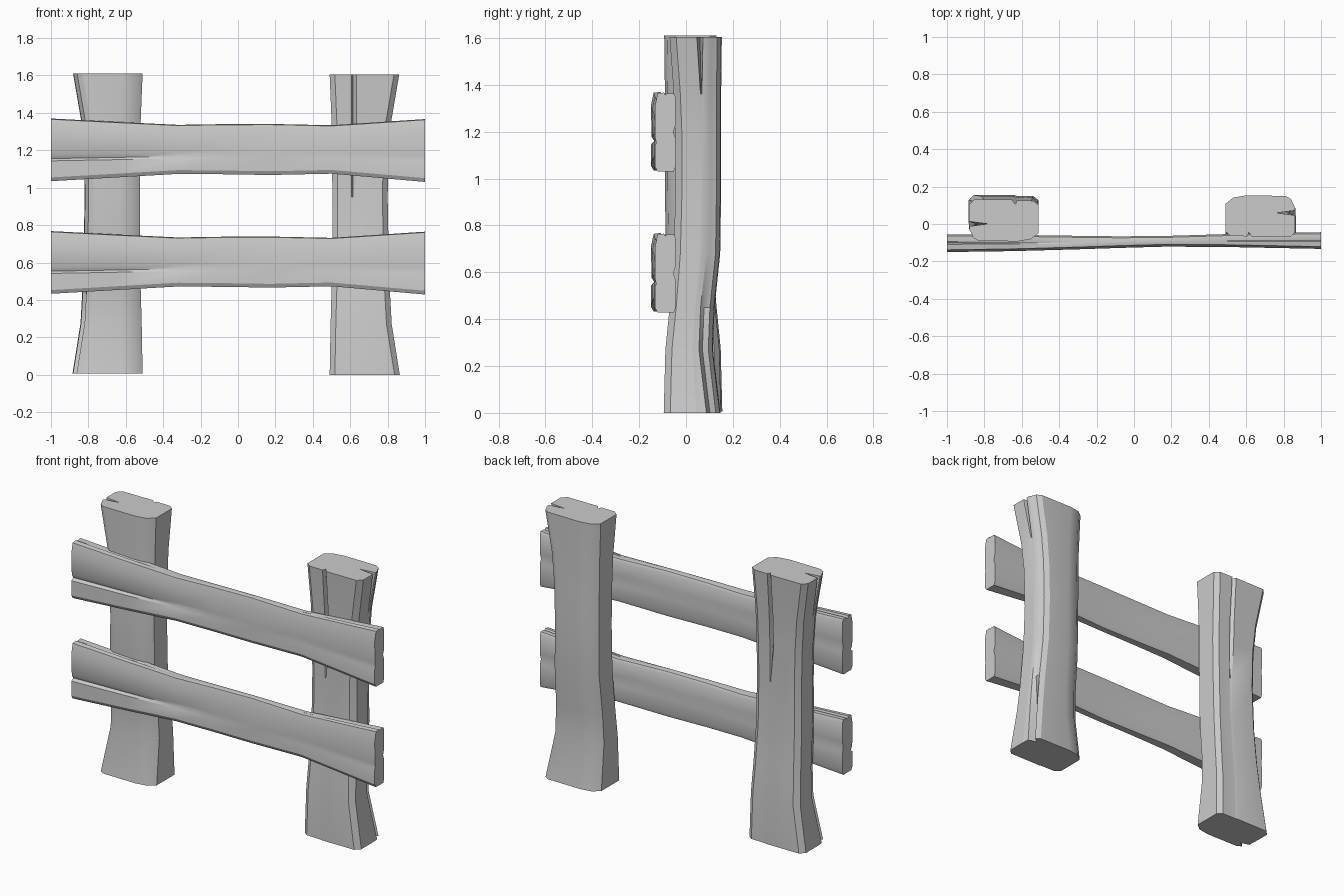
import bpy, bmesh, math
from mathutils import Matrix

if "Cube" in bpy.data.objects:
    bpy.data.objects.remove(bpy.data.objects["Cube"])


def loft(name, rings, matrix=Matrix.Identity(4)):
    """Skin a list of equal-length point rings and cap both ends."""
    bm = bmesh.new()
    loops = [[bm.verts.new(matrix @ Matrix.Translation(p).to_translation()) for p in r] for r in rings]
    n = len(loops[0])
    for a, b in zip(loops, loops[1:]):
        for i in range(n):
            j = (i + 1) % n
            bm.faces.new((a[i], a[j], b[j], b[i]))
    bm.faces.new(loops[0])
    bm.faces.new(loops[-1])
    bmesh.ops.recalc_face_normals(bm, faces=bm.faces)
    me = bpy.data.meshes.new(name)
    bm.to_mesh(me)
    bm.free()
    ob = bpy.data.objects.new(name, me)
    bpy.context.collection.objects.link(ob)
    bpy.ops.object.select_all(action='DESELECT')
    ob.select_set(True)
    bpy.context.view_layer.objects.active = ob
    bpy.ops.object.shade_smooth_by_angle(angle=math.radians(30))
    return ob


def post_ring(z, x0, x1, y0, y1, crack, split, foot):
    """Chamfered post section: front crack, outer split and foot notch depths."""
    d = y1 - y0
    c = 0.028
    ym = y0 + 0.58 * d
    w = 0.003 + split * 0.1
    return [(x, y, z) for x, y in (
        (x0, y0 + c), (x0 + c, y0 + 0.006),
        (0.607, y0 + 0.004), (0.614, y0 + 0.003 + crack), (0.624 + crack * 0.4, y0),
        (x1 - c, y0), (x1, y0 + c),
        (x1, ym - w), (x1 - split, ym), (x1 - 0.001, ym + w),
        (x1 - 0.003, y1 - 0.06), (x1 - 0.012 - foot, y1 - 0.045), (x1 - 0.022, y1 - 0.02),
        (x1 - 0.05, y1 - 0.003), (x0 + 0.11, y1), (x0 + 0.04, y1 - 0.012), (x0, y1 - 0.045))]


# Posts: the left one is the right one turned half way round
sections = [
    (0.00, 0.49, 0.865, -0.095, 0.147, 0, 0, 0.045),
    (0.27, 0.495, 0.822, -0.088, 0.115, 0, 0, 0.030),
    (0.45, 0.50, 0.812, -0.070, 0.122, 0, 0, 0.006),
    (0.68, 0.505, 0.805, -0.052, 0.146, 0, 0, 0),
    (0.95, 0.505, 0.80, -0.045, 0.150, 0, 0, 0),
    (1.18, 0.502, 0.805, -0.045, 0.150, 0.025, 0, 0),
    (1.36, 0.50, 0.82, -0.052, 0.150, 0.025, 0.003, 0),
    (1.605, 0.49, 0.862, -0.07, 0.153, 0.022, 0.10, 0)]
post = [post_ring(*s) for s in sections]
loft("right_post", post)
loft("left_post", post,
     Matrix.Translation((-0.02, 0.06, 0.006)) @ Matrix.Rotation(math.pi, 4, 'Z'))


def rail_ring(x, z0, z1, y0, y1, groove, top, back):
    """Rail section with a front groove, a notched top and a notched back."""
    c = 0.02
    zm = z0 + 0.36 * (z1 - z0)
    ym = (y0 + y1) / 2
    zb = z0 + 0.5 * (z1 - z0)
    return [(x, y, z) for y, z in (
        (y0 + 0.012, z0), (y0, z0 + c),
        (y0, zm - 0.012), (y0 + groove, zm), (y0 + groove * 0.2, zm + 0.022),
        (y0, z1 - 0.06), (y0 + 0.012, z1 - 0.004), (ym - 0.006, z1),
        (ym, z1 - top), (ym + 0.008, z1 - top * 0.4),
        (y1 - 0.008, z1 - 0.004), (y1, z1 - c),
        (y1, zb + 0.03), (y1 - back, zb), (y1, zb - 0.03),
        (y1, z0 + c), (y1 - 0.008, z0))]


# Rails: two identical planks
plank = [
    (-1.0, 1.035, 1.37, -0.150, -0.055, 0.018, 0.018, 0.006),
    (-0.65, 1.055, 1.352, -0.145, -0.058, 0.014, 0.006, 0.003),
    (-0.32, 1.074, 1.336, -0.136, -0.063, 0.008, 0.001, 0),
    (-0.08, 1.072, 1.340, -0.128, -0.066, 0, 0, 0),
    (0.17, 1.068, 1.341, -0.121, -0.064, 0, 0, 0),
    (0.50, 1.075, 1.334, -0.123, -0.054, 0, 0.002, 0.001),
    (1.0, 1.031, 1.367, -0.133, -0.044, 0.006, 0.010, 0.010)]
rings = [rail_ring(*s) for s in plank]
for name, dz in (("upper_rail", 0), ("lower_rail", -0.602)):
    loft(name, rings, Matrix.Translation((0, 0, dz)))
